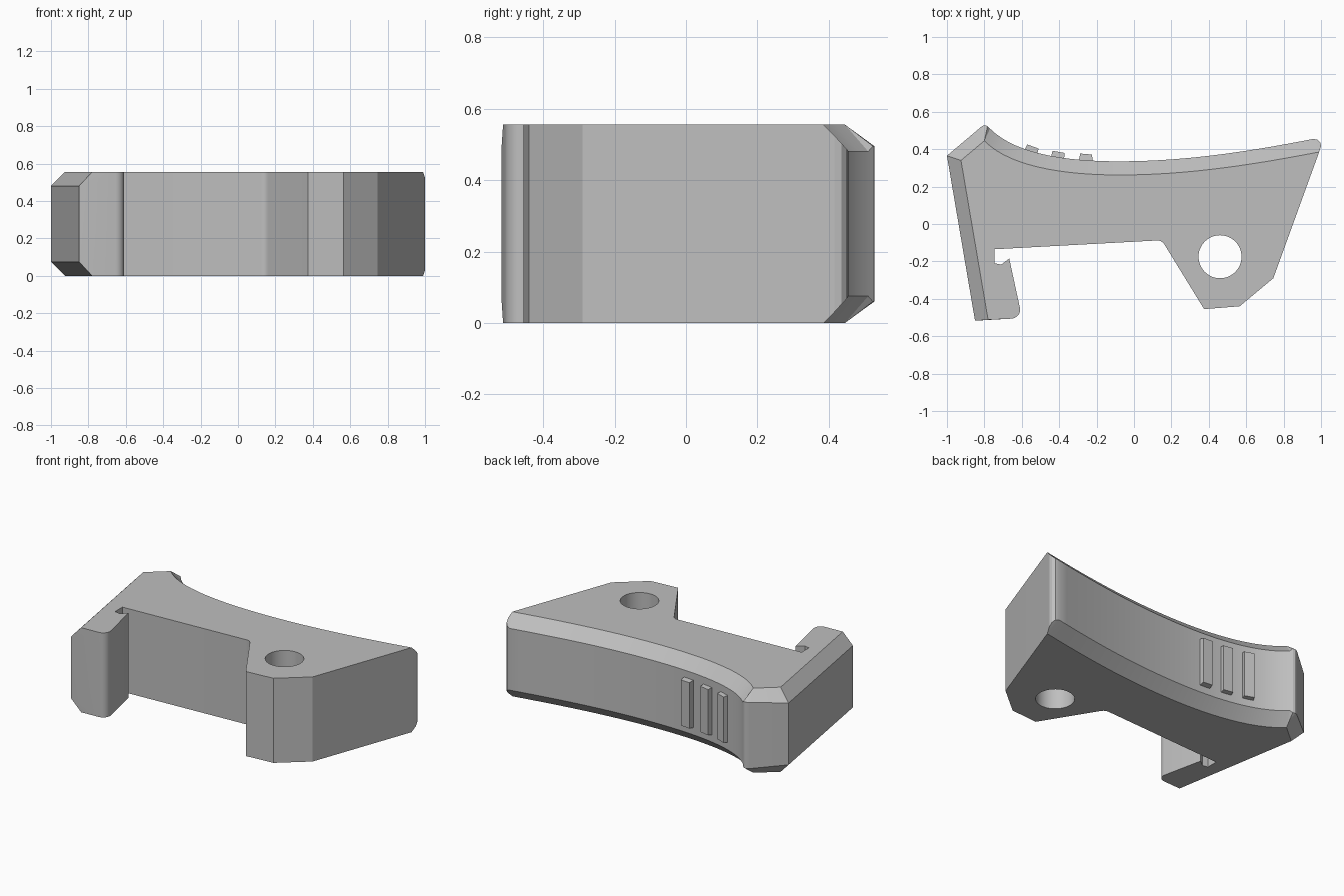
import bpy, bmesh, math
from mathutils import Vector, Matrix
from mathutils.geometry import interpolate_bezier

if "Cube" in bpy.data.objects:
    bpy.data.objects.remove(bpy.data.objects["Cube"])

H = 0.555
DROP = 0.075

grey = bpy.data.materials.new("plain grey")
grey.use_nodes = True
grey.diffuse_color = (0.52, 0.52, 0.52, 1)
grey.node_tree.nodes["Principled BSDF"].inputs["Base Color"].default_value = (0.52, 0.52, 0.52, 1)


def make_object(name, bm):
    bmesh.ops.recalc_face_normals(bm, faces=bm.faces)
    mesh = bpy.data.meshes.new(name)
    bm.to_mesh(mesh)
    bm.free()
    mesh.materials.append(grey)
    obj = bpy.data.objects.new(name, mesh)
    bpy.context.collection.objects.link(obj)
    return obj


def curve(a, b, c, d, n):
    return interpolate_bezier(*(Vector((*p, 0)) for p in (a, b, c, d)), n)


def arc(cx, cy, r, start, end, n=6):
    angles = [math.radians(start + (end - start) * i / (n - 1)) for i in range(n)]
    return [(cx + r * math.cos(t), cy + r * math.sin(t)) for t in angles]


# Outline entries: (inner point, outer point, chamfer drop)
outline = [((-0.78, -0.512), (-0.85, -0.517), DROP),
           ((-0.925, 0.34), (-1.0, 0.365), DROP)]
corner = (-0.80, 0.445)
outline += [(corner, p, 0.06) for p in ((-0.82, 0.517), (-0.808, 0.525), (-0.795, 0.527), (-0.783, 0.523))]

# Concave back, outer and inner edges
mid_out, mid_in = (-0.08, 0.335), (-0.08, 0.262)
outer = curve((-0.77, 0.51), (-0.63, 0.37), (-0.35, 0.335), mid_out, 16)
outer += curve(mid_out, (0.27, 0.335), (0.6, 0.385), (0.96, 0.455), 16)[1:]
inner = curve(corner, (-0.66, 0.30), (-0.35, 0.262), mid_in, 16)
inner += curve(mid_in, (0.27, 0.262), (0.6, 0.31), (0.99, 0.385), 16)[1:]
outline += [(i[:2], o[:2], DROP) for i, o in zip(inner, outer)]

# Rounded right tip
tip = (0.99, 0.385)
outline += [(tip, (0.983, 0.45), 0.068), (tip, (0.997, 0.435), 0.052), (tip, (1.0, 0.415), 0.03)]

# Front side with pivot lug, straight recess, notch and hooked leg
front = [tip, (0.745, -0.29), (0.565, -0.44), (0.375, -0.455)]
front += arc(0.125, -0.132, 0.044, 30, 93)
front += [(-0.745, -0.135), (-0.745, -0.21), (-0.71, -0.217), (-0.667, -0.185)]
front += arc(-0.657, -0.458, 0.048, 10, -85)
outline += [(p, p, 0) for p in front]

# Body from four stacked rings
bm = bmesh.new()
rings = [[bm.verts.new((*i, 0)) for i, o, d in outline],
         [bm.verts.new((*o, d)) for i, o, d in outline],
         [bm.verts.new((*o, H - d)) for i, o, d in outline],
         [bm.verts.new((*i, H)) for i, o, d in outline]]
count = len(outline)
for low, high in zip(rings, rings[1:]):
    for k in range(count):
        n = (k + 1) % count
        bm.faces.new((low[k], low[n], high[n], high[k]))
bm.faces.new(rings[0])
bm.faces.new(rings[3])
bmesh.ops.remove_doubles(bm, verts=bm.verts, dist=0.0005)
body = make_object("lever_body", bm)

# Pivot hole
bm = bmesh.new()
bmesh.ops.create_cone(bm, cap_ends=True, segments=48, radius1=0.115, radius2=0.115, depth=2,
                      matrix=Matrix.Translation((0.46, -0.175, H / 2)))
cutter = make_object("hole_cutter", bm)
cutter.hide_render = True
cut = body.modifiers.new("pivot_hole", 'BOOLEAN')
cut.operation = 'DIFFERENCE'
cut.solver = 'EXACT'
cut.object = cutter
bpy.context.view_layer.objects.active = body
bpy.ops.object.modifier_apply(modifier=cut.name)
bpy.data.objects.remove(cutter)

# Grip ribs: bars with tapered edges on the concave back
for n, (x, y, turn) in enumerate([(-0.55, 0.388, -20), (-0.408, 0.358, -10), (-0.258, 0.346, -5)], 1):
    bm = bmesh.new()
    bmesh.ops.create_cube(bm, size=1)
    for v in bm.verts:
        taper = 0.85 if v.co.y > 0 else 1
        v.co = Vector((v.co.x * 0.076 * taper, v.co.y * 0.056, v.co.z * (0.32 if taper == 1 else 0.30)))
    bm.transform(Matrix.Translation((x, y, H / 2)) @ Matrix.Rotation(math.radians(turn), 4, 'Z'))
    make_object(f"grip_rib_{n}", bm)

# Smooth curved faces, keep edges crisp
bpy.ops.object.select_all(action='DESELECT')
body.select_set(True)
bpy.context.view_layer.objects.active = body
bpy.ops.object.shade_smooth_by_angle(angle=math.radians(25))
